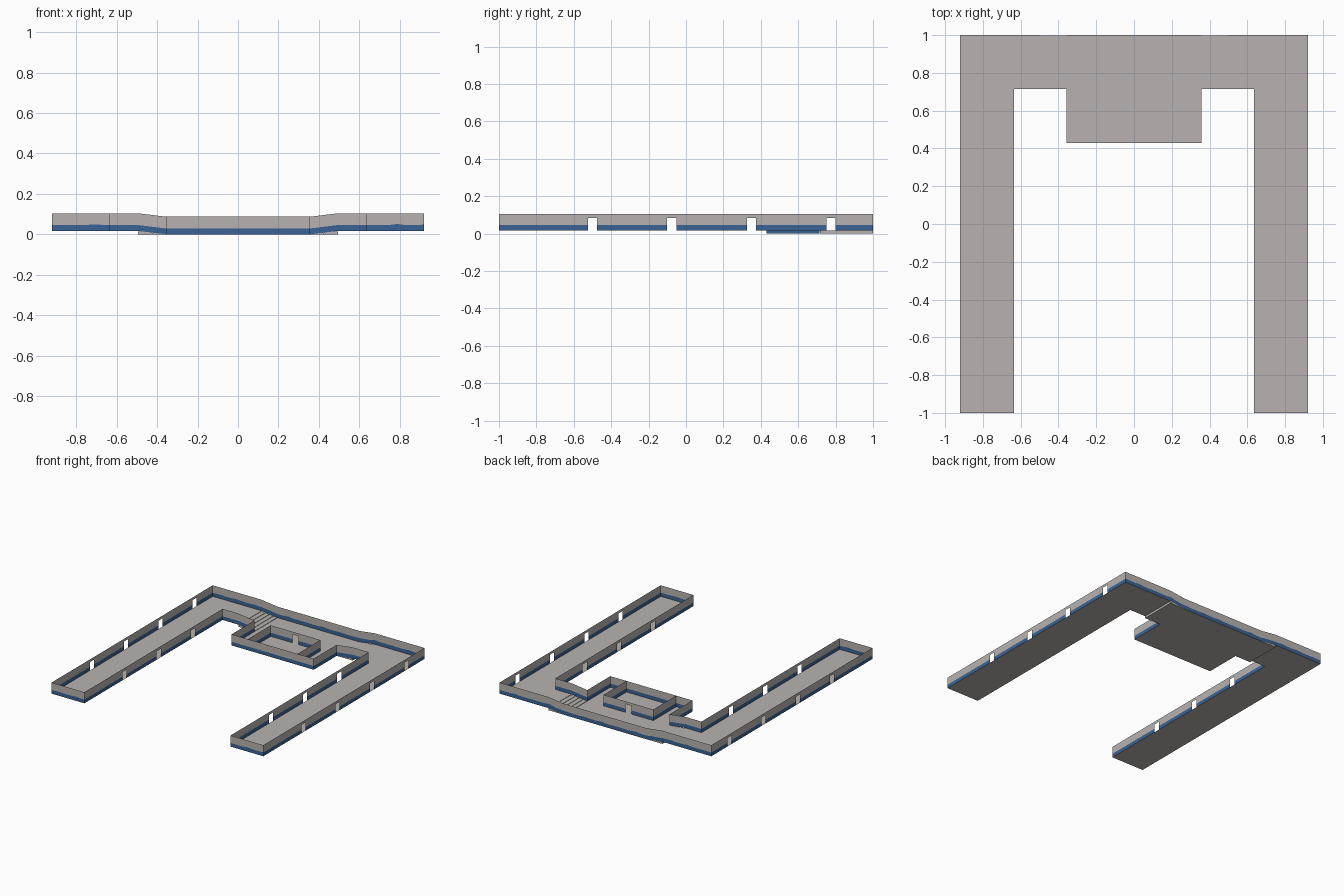
import bpy, bmesh, math

if "Cube" in bpy.data.objects:
    bpy.data.objects.remove(bpy.data.objects["Cube"])


def material(name, rgb):
    m = bpy.data.materials.new(name)
    m.diffuse_color = (*rgb, 1)
    m.use_nodes = True
    m.node_tree.nodes["Principled BSDF"].inputs["Base Color"].default_value = m.diffuse_color
    return m


GREY = material("warm_grey", (0.48, 0.45, 0.44))
BLUE = material("wainscot_blue", (0.042, 0.127, 0.30))

# Main plan lines
XO, XI, XS, XC, XR = 0.92, 0.635, 0.495, 0.357, 0.216
YF, YA, YB, YE = 0.43, 0.715, 1.0, -1.0
STEP, WALL, BAND, DOOR_H, DOOR_W = 0.017, 0.087, 0.029, 0.066, 0.05


def base(x):
    """Floor level under the walls: ramps down to the sunken middle."""
    return STEP * min(1, max(0, (abs(x) - XC) / (XS - XC)))


def make(name, bm, mats):
    me = bpy.data.meshes.new(name)
    bmesh.ops.remove_doubles(bm, verts=bm.verts, dist=1e-5)
    bm.to_mesh(me)
    bm.free()
    for m in mats:
        me.materials.append(m)
    ob = bpy.data.objects.new(name, me)
    bpy.context.collection.objects.link(ob)


def wall(name, p, q, doors=(), wavy=False):
    """Thin wall from p to q, blue band below, grey above, doorways cut out."""
    axis = 0 if p[0] != q[0] else 1
    a, b = p[axis], q[axis]
    cuts = {a, b}
    for d in doors:
        cuts |= {d - DOOR_W / 2, d + DOOR_W / 2}
    if axis == 0:
        cuts |= {s for s in (-XS, -XC, XC, XS) if min(a, b) < s < max(a, b)}
    if wavy:
        n = max(2, int(abs(b - a) / 0.02))
        cuts |= {a + (b - a) * i / n for i in range(n + 1)}
    cuts = sorted(cuts)
    bm = bmesh.new()

    def column(t, lo, hi):
        x, y = (t, p[1]) if axis == 0 else (p[0], t)
        z = base(x)
        return (x, y, z + lo), (x, y, z + hi)

    def band(t):
        if not wavy:
            return BAND
        return BAND + 0.005 * max(0, math.sin(t * 42)) * (0.6 + 0.4 * math.sin(t * 17))

    def quad(t0, t1, lo0, lo1, hi0, hi1, mi):
        c0, c1 = column(t0, lo0, hi0), column(t1, lo1, hi1)
        vs = [bm.verts.new(v) for v in (c0[0], c1[0], c1[1], c0[1])]
        bm.faces.new(vs).material_index = mi

    for t0, t1 in zip(cuts, cuts[1:]):
        if t1 - t0 < 1e-5:
            continue
        mid = (t0 + t1) / 2
        if any(abs(mid - d) < DOOR_W / 2 for d in doors):
            quad(t0, t1, DOOR_H, DOOR_H, WALL, WALL, 0)
        else:
            quad(t0, t1, 0, 0, band(t0), band(t1), 1)
            quad(t0, t1, band(t0), band(t1), WALL, WALL, 0)
    make(name, bm, (GREY, BLUE))


def floor(name, x0, x1, y0, y1, z):
    bm = bmesh.new()
    bm.faces.new([bm.verts.new(v) for v in
                  ((x0, y0, z), (x1, y0, z), (x1, y1, z), (x0, y1, z))])
    make(name, bm, (GREY,))


def stairs(name, s):
    """Four shallow steps as an extruded profile."""
    n, prof = 4, [(XC, 0), (XS, 0), (XS, STEP)]
    for i in range(n):
        x0 = XS - (XS - XC) * i / n
        x1 = XS - (XS - XC) * (i + 1) / n
        h = STEP * (n - i) / (n + 1)
        prof += [(x0, h), (x1, h)]
    bm = bmesh.new()
    f = bm.faces.new([bm.verts.new((s * x, YA + 0.001, z)) for x, z in prof])
    g = bmesh.ops.extrude_face_region(bm, geom=[f])
    for v in g["geom"]:
        if isinstance(v, bmesh.types.BMVert):
            v.co.y = YB - 0.001
    bmesh.ops.recalc_face_normals(bm, faces=bm.faces)
    make(name, bm, (GREY,))


# Mirrored wings
INNER = (-0.5, -0.077, 0.35)
for s, side in ((-1, "left"), (1, "right")):
    x0, x1 = sorted((s * XI, s * XO))
    floor(side + "_wing_floor", x0, x1, YE, YB, STEP)
    x0, x1 = sorted((s * XS, s * XI))
    floor(side + "_landing_floor", x0, x1, YA, YB, STEP)
    stairs(side + "_stairs", s)
    wall(side + "_outer_wall", (s * XO, YE), (s * XO, YB), INNER + (0.775,))
    wall(side + "_inner_wall", (s * XI, YE), (s * XI, YA), INNER)
    wall(side + "_end_wall", (s * XI, YE), (s * XO, YE), wavy=True)
    wall(side + "_hall_wall", (s * XC, YA), (s * XI, YA))
    wall(side + "_alcove_wall", (s * XC, YF), (s * XC, YA))
    wall(side + "_room_wall", (s * XR, YF), (s * XR, YA))

# Sunken middle with the enclosed room
floor("middle_floor", -XC, XC, YF, YB, 0)
wall("middle_front_wall", (-XC, YF), (XC, YF))
wall("room_back_wall", (-XR, YA), (XR, YA), (0,))
wall("back_wall", (-XO, YB), (XO, YB), wavy=True)
